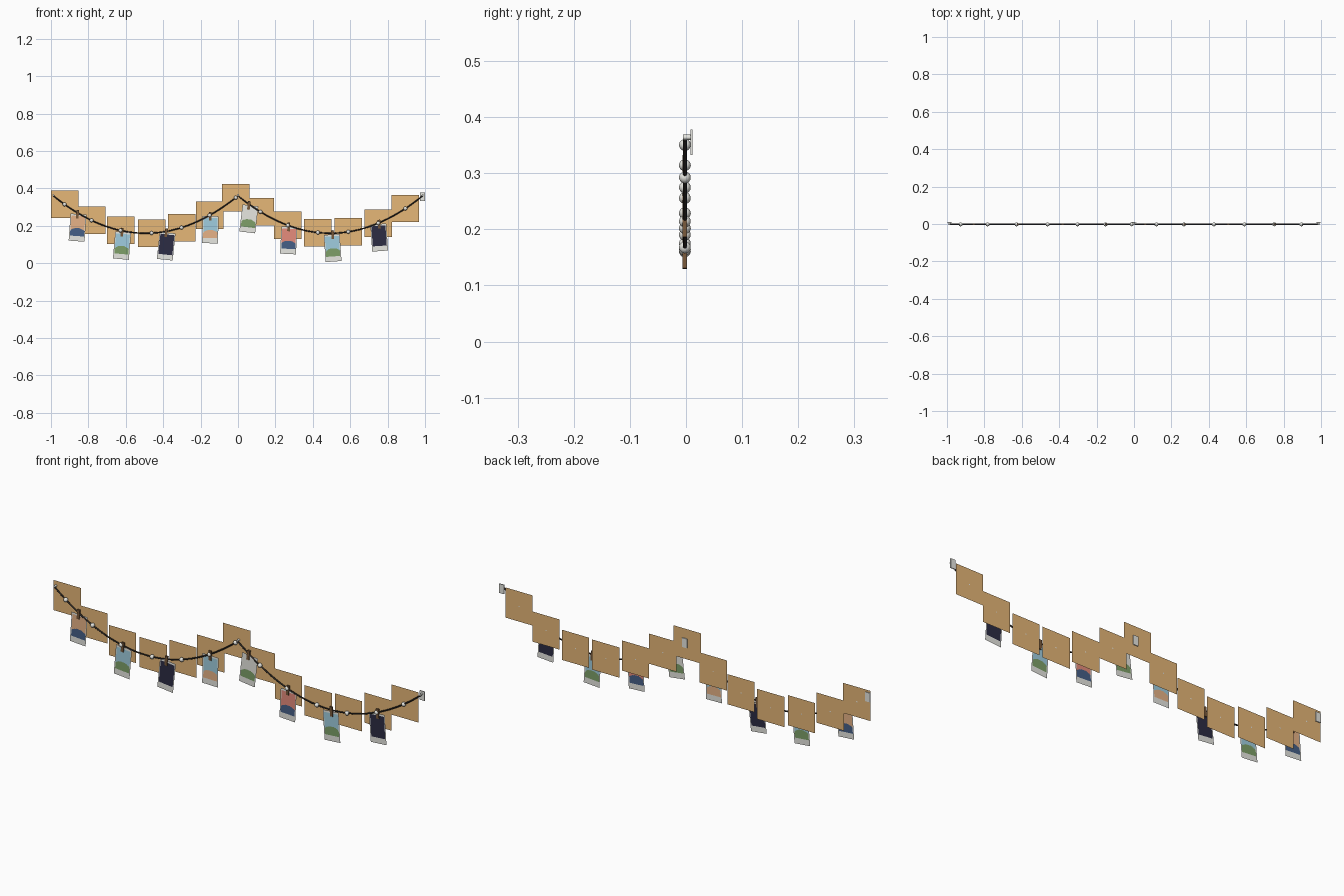
import bpy, bmesh, math
from mathutils import Matrix, Vector

cube = bpy.data.objects.get("Cube")
if cube:
    bpy.data.objects.remove(cube)


def material(name, *rgb):
    lin = [((c / 255 + 0.055) / 1.055) ** 2.4 for c in rgb] + [1]
    m = bpy.data.materials.new(name)
    m.use_nodes = True
    m.diffuse_color = lin
    m.node_tree.nodes["Principled BSDF"].inputs["Base Color"].default_value = lin
    return m


glow = material("warm glow", 230, 183, 119)
dark = material("dark cord", 52, 46, 42)
wood = material("peg wood", 120, 88, 58)
white = material("off white", 231, 231, 225)
sky = material("pale blue", 160, 206, 224)
blue = material("denim blue", 70, 96, 135)
green = material("leaf green", 126, 160, 105)
pink = material("coral pink", 230, 140, 124)
night = material("night navy", 44, 44, 68)
peach = material("peach", 235, 182, 138)


def add_object(name, bm, mats, smooth=False):
    mesh = bpy.data.meshes.new(name)
    bm.to_mesh(mesh)
    bm.free()
    for m in mats:
        mesh.materials.append(m)
    for p in mesh.polygons:
        p.use_smooth = smooth
    ob = bpy.data.objects.new(name, mesh)
    bpy.context.collection.objects.link(ob)
    return ob


def add_box(name, centre, size, mat, tilt=0):
    bm = bmesh.new()
    bmesh.ops.create_cube(bm, size=1, matrix=Matrix.Diagonal((*size, 1)))
    ob = add_object(name, bm, [mat])
    ob.location = centre
    ob.rotation_euler.y = tilt
    return ob


END, TOP, SAG, CORD_Y = 0.987, 0.36, 0.2, -0.002


def cord_height(x):
    t = abs(x) / END
    return TOP - 4 * SAG * t * (1 - t)


# Cord hanging in two swags
curve = bpy.data.curves.new("cord", "CURVE")
curve.dimensions = "3D"
curve.bevel_depth = 0.0035
curve.bevel_resolution = 2
curve.use_fill_caps = True
curve.materials.append(dark)
STEPS = 64
spline = curve.splines.new("POLY")
spline.points.add(STEPS)
for i, p in enumerate(spline.points):
    x = END * (2 * i / STEPS - 1)
    p.co = (x, CORD_Y, cord_height(x), 1)
bpy.context.collection.objects.link(bpy.data.objects.new("cord", curve))

# Wall hooks: back plate and short pin
for side, x in (("right", -END), ("middle", 0), ("left", END)):
    add_box(f"hook_plate_{side}", (x, 0.01, 0.355), (0.026, 0.004, 0.045), white)
    bm = bmesh.new()
    bmesh.ops.create_cone(bm, cap_ends=True, segments=12, radius1=0.005,
                          radius2=0.005, depth=0.014,
                          matrix=Matrix.Rotation(math.pi / 2, 4, "X"))
    pin = add_object(f"hook_pin_{side}", bm, [white])
    pin.location = (x, 0.002, 0.364)

# Bulbs, each with a square of warm glow behind it
bulbs = (-0.927, -0.783, -0.628, -0.462, -0.302, -0.152, -0.012,
         0.12, 0.267, 0.427, 0.59, 0.75, 0.895)
for i, x in enumerate(bulbs):
    z = cord_height(x)
    bm = bmesh.new()
    bmesh.ops.create_uvsphere(bm, u_segments=16, v_segments=10, radius=0.0105)
    add_object(f"bulb_{i}", bm, [white], True).location = (x, CORD_Y, z)
    bm = bmesh.new()
    bmesh.ops.create_grid(bm, x_segments=1, y_segments=1, size=0.0735)
    square = add_object(f"glow_square_{i}", bm, [glow])
    square.location = (x, 0.0078, z)
    square.rotation_euler.x = math.pi / 2


def add_card(name, x, tilt, upper, lower):
    # Thin card: white border, domed lower shape under a plain upper field
    w, h = 0.085, 0.145
    bm = bmesh.new()
    bmesh.ops.create_grid(bm, x_segments=34, y_segments=58, size=0.5,
                          matrix=Matrix.Diagonal((w, h, 1, 1)))
    for f in bm.faces:
        u, v, _ = f.calc_center_median()
        if abs(u) < 0.0375 and -0.045 < v < 0.0625:
            f.material_index = 2 if v < -0.002 - 9 * u * u else 1
    card = add_object(name, bm, [white, upper, lower])
    card.location = (x, CORD_Y, cord_height(x) - 0.079)
    card.rotation_euler = (math.pi / 2, math.radians(tilt), 0)


# Photo cards and the pegs holding them
cards = ((-0.858, 4, peach, blue), (-0.62, 5, sky, green),
         (-0.384, 6, night, night), (-0.148, 1, sky, peach),
         (0.058, 7, white, green), (0.271, 3, pink, blue),
         (0.506, -4, sky, green), (0.755, -4, night, night))
for i, (x, tilt, upper, lower) in enumerate(cards):
    add_card(f"photo_card_{i}", x, tilt, upper, lower)
    add_box(f"peg_{i}", (x, CORD_Y, cord_height(x) - 0.007),
            (0.014, 0.008, 0.046), wood, math.radians(tilt))
